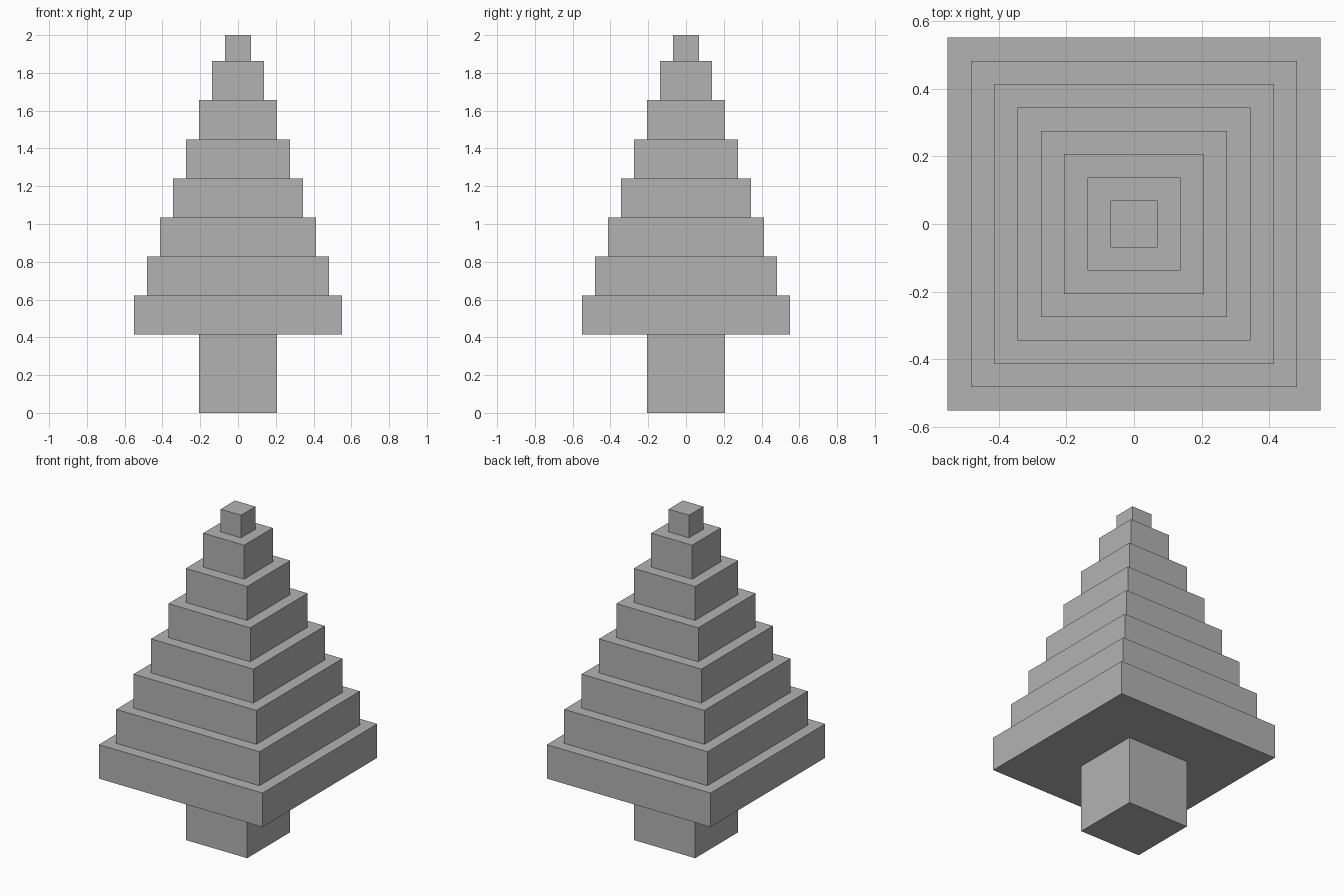
import bpy

# Remove the default cube
cube = bpy.data.objects.get("Cube")
if cube:
    bpy.data.objects.remove(cube, do_unlink=True)

UNIT = 2 / 14.5  # width of the tip block

# Single plain colour
grey = bpy.data.materials.new("plain grey")
grey.use_nodes = True
COLOUR = (0.45, 0.45, 0.45, 1)
grey.diffuse_color = COLOUR
grey.node_tree.nodes["Principled BSDF"].inputs["Base Color"].default_value = COLOUR


def block(name, width, height, base):
    """Square block standing on the given base height; returns its top."""
    bpy.ops.mesh.primitive_cube_add(size=1, location=(0, 0, base + height / 2))
    ob = bpy.context.object
    ob.name = name
    ob.scale = (width, width, height)
    bpy.ops.object.transform_apply(location=False, rotation=False, scale=True)
    ob.data.materials.append(grey)
    return base + height


# Trunk
z = block("trunk", 3 * UNIT, 3 * UNIT, 0)

# Foliage tiers, each one unit narrower than the one below
for i in range(7):
    z = block(f"foliage_tier_{i + 1}", (8 - i) * UNIT, 1.5 * UNIT, z)

# Tip
block("tree_tip", UNIT, UNIT, z)
